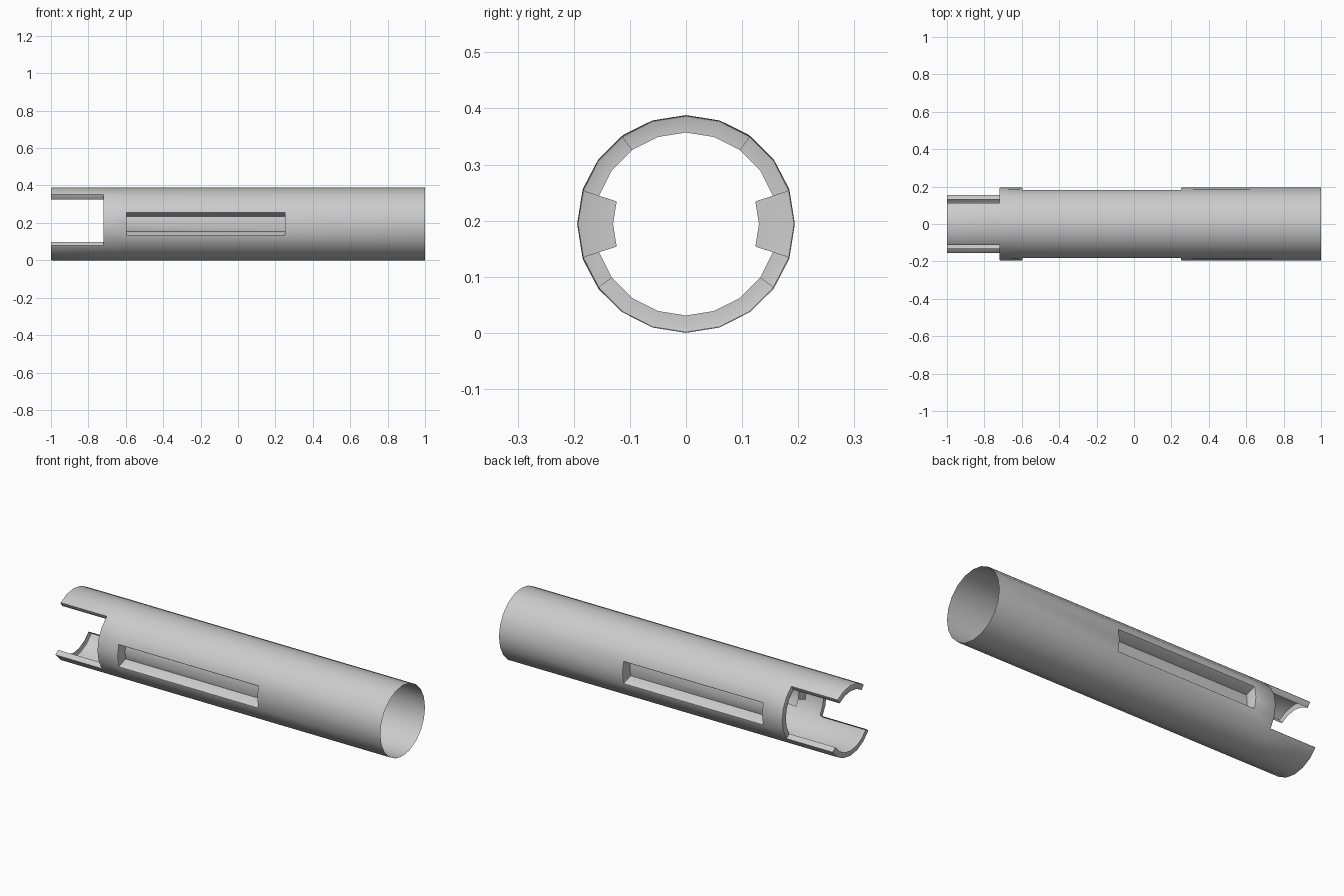
import bpy, bmesh
from math import sin, cos, radians, hypot

if "Cube" in bpy.data.objects:
    bpy.data.objects.remove(bpy.data.objects["Cube"])

R, R_RIM, R_SLOT, CZ = 0.194, 0.163, 0.130, 0.194
XS = [-1.0, -0.72, -0.595, 0.25, 1.0]
STEP = 18


def point(x, deg, r=R):
    a = radians(deg)
    return (x, r * cos(a), CZ + r * sin(a))


def make_object(name, bm):
    mesh = bpy.data.meshes.new(name)
    bm.to_mesh(mesh)
    bm.free()
    ob = bpy.data.objects.new(name, mesh)
    bpy.context.collection.objects.link(ob)
    bpy.ops.object.select_all(action='DESELECT')
    ob.select_set(True)
    bpy.context.view_layer.objects.active = ob
    bpy.ops.object.shade_smooth_by_angle(angle=radians(35))
    return ob


def is_open(i, mid):
    # elevation of the panel centre, identical on both sides
    elev = mid if mid < 90 else (180 - mid if mid < 270 else mid - 360)
    return (i == 0 and -36 < elev < 54) or (i == 2 and -18 < elev < 18)


# Tube wall: single skin with end notches and side slots left open
bm = bmesh.new()
rings = [[bm.verts.new(point(x, k * STEP)) for k in range(20)] for x in XS]
for i in range(4):
    for k in range(20):
        if not is_open(i, k * STEP + STEP / 2):
            n = (k + 1) % 20
            bm.faces.new((rings[i][k], rings[i][n], rings[i + 1][n], rings[i + 1][k]))
bm.verts.ensure_lookup_table()

# Turn the open edges inward to give the end rim and slots their depth
rim = [e for e in bm.edges if e.is_boundary and
       not all(v.co.x > 0.9 for v in e.verts)]
res = bmesh.ops.extrude_edge_only(bm, edges=rim)
for v in res['geom']:
    if isinstance(v, bmesh.types.BMVert):
        target = R_SLOT if v.co.x > -0.65 else R_RIM
        s = target / hypot(v.co.y, v.co.z - CZ)
        v.co.y *= s
        v.co.z = CZ + (v.co.z - CZ) * s
bmesh.ops.recalc_face_normals(bm, faces=bm.faces[:])
bmesh.ops.bevel(bm, geom=rim, offset=0.005, segments=2, profile=0.5,
                affect='EDGES', clamp_overlap=True)
tube = make_object("tube_shell", bm)

# Slot floors: curved plates with tapering side flaps
for name, base in (("slot_floor_back", 0), ("slot_floor_front", 180)):
    bm = bmesh.new()
    a = [bm.verts.new(point(XS[2], base + d, R_SLOT)) for d in (-34, -18, 0, 18, 34)]
    b = [bm.verts.new(point(XS[3], base + d, R_SLOT)) for d in (-18, 0, 18)]
    bm.faces.new((a[0], a[1], b[0]))
    bm.faces.new((a[1], a[2], b[1], b[0]))
    bm.faces.new((a[2], a[3], b[2], b[1]))
    bm.faces.new((a[3], a[4], b[2]))
    bmesh.ops.recalc_face_normals(bm, faces=bm.faces[:])
    if bm.faces[:][1].normal.y * cos(radians(base)) < 0:
        bmesh.ops.reverse_faces(bm, faces=bm.faces[:])
    make_object(name, bm)
